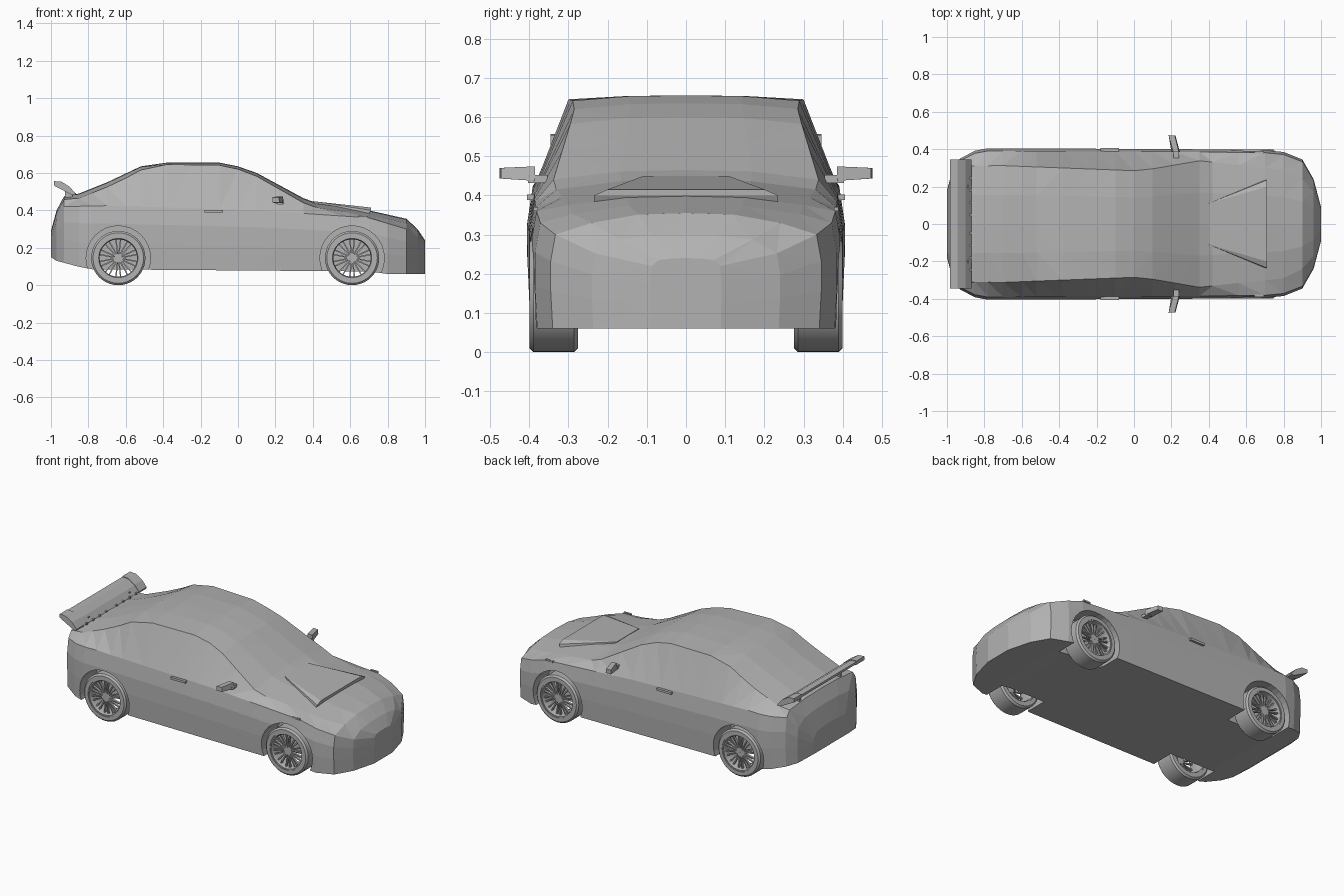
import bpy, bmesh, math
from mathutils import Matrix, Vector

cube = bpy.data.objects.get("Cube")
if cube:
    bpy.data.objects.remove(cube, do_unlink=True)

grey = bpy.data.materials.new("body grey")
grey.use_nodes = True
grey.diffuse_color = (0.45, 0.45, 0.45, 1)
grey.node_tree.nodes["Principled BSDF"].inputs["Base Color"].default_value = (0.45, 0.45, 0.45, 1)


def finish(name, bm, smooth=False):
    bmesh.ops.recalc_face_normals(bm, faces=bm.faces[:])
    mesh = bpy.data.meshes.new(name)
    bm.to_mesh(mesh)
    bm.free()
    mesh.materials.append(grey)
    obj = bpy.data.objects.new(name, mesh)
    bpy.context.collection.objects.link(obj)
    bpy.ops.object.select_all(action='DESELECT')
    obj.select_set(True)
    bpy.context.view_layer.objects.active = obj
    if smooth:
        bpy.ops.object.shade_smooth_by_angle(angle=math.radians(35))
    return obj


def hull(name, points):
    bm = bmesh.new()
    verts = [bm.verts.new(p) for p in points]
    bmesh.ops.convex_hull(bm, input=verts)
    return finish(name, bm)


def box(name, center, size):
    bm = bmesh.new()
    bmesh.ops.create_cube(bm, matrix=Matrix.Translation(center) @ Matrix.Diagonal((*size, 1)))
    return finish(name, bm)


def bridge(bm, rings, closed):
    count = len(rings)
    for i in range(count if closed else count - 1):
        a, b = rings[i], rings[(i + 1) % count]
        for j in range(len(a)):
            k = (j + 1) % len(a)
            bm.faces.new((a[j], a[k], b[k], b[j]))


def lathe(name, profile, center, segments=40):
    """Spin a closed (y, radius) profile about the wheel axis."""
    bm = bmesh.new()
    rings = []
    for i in range(segments):
        a = math.tau * i / segments
        rings.append([bm.verts.new(Vector(center) + Vector((r * math.cos(a), y, r * math.sin(a))))
                      for y, r in profile])
    bridge(bm, rings, True)
    return finish(name, bm, smooth=True)


def sample(curve, x):
    for (x0, v0), (x1, v1) in zip(curve, curve[1:]):
        if x <= x1:
            return v0 + (v1 - v0) * (x - x0) / (x1 - x0)
    return curve[-1][1]


# Body guide curves along the length
TOP = [(-1, .29), (-.97, .40), (-.93, .475), (-.85, .49), (-.7, .55), (-.52, .635), (-.38, .655),
       (-.1, .655), (0, .635), (.1, .6), (.35, .465), (.42, .44), (.7, .4), (.9, .355), (.96, .3), (1, .24)]
BOTTOM = [(-1, .15), (-.97, .13), (-.8, .085), (.75, .073), (.8, .06), (1, .06)]
WIDTH = [(-1, .18), (-.97, .29), (-.93, .35), (-.85, .392), (-.78, .405), (.3, .4), (.7, .395),
         (.8, .385), (.9, .345), (.96, .24), (1, .09)]
EDGE = [(-1, .14), (-.93, .31), (-.7, .312), (0, .285), (.1, .295), (.35, .338), (.8, .29),
        (.9, .24), (.96, .17), (1, .07)]
DROP = [(-1, .01), (-.85, .025), (-.6, .025), (-.38, .01), (0, .015), (.35, .025), (.9, .025), (1, .005)]
BELT = [(-1, .25), (-.97, .35), (-.93, .42), (-.7, .425), (.1, .4), (.7, .36), (.9, .3), (1, .22)]
STATIONS = [-1, -.97, -.93, -.85, -.78, -.7, -.6, -.52, -.38, -.24, -.1, 0, .1, .22, .35, .42,
            .56, .7, .8, .9, .96, 1]


def body_section(x):
    top, low, w = sample(TOP, x), sample(BOTTOM, x), sample(WIDTH, x)
    edge, drop, belt = sample(EDGE, x), sample(DROP, x), sample(BELT, x)
    half = [(w * .985, low), (w, low + .4 * (belt - low)), (w, low + .72 * (belt - low)),
            (w * .965, belt), (edge, top - drop), (edge * .5, top - drop * .15)]
    ring = [(0, low)] + half + [(0, top)] + [(-y, z) for y, z in reversed(half)]
    return [(x, y, z) for y, z in ring]


bm = bmesh.new()
rings = [[bm.verts.new(p) for p in body_section(x)] for x in STATIONS]
bridge(bm, rings, False)
bm.faces.new(rings[0])
bm.faces.new(rings[-1])
bmesh.ops.triangulate(bm, faces=bm.faces[:])
body = finish("car_body", bm)

# Wheel arches cut out of the body
AXLES = {"front": .61, "rear": -.64}
SIDES = {"left": 1, "right": -1}
RADIUS = .145
for axle, x in AXLES.items():
    for side in (1, -1):
        bm = bmesh.new()
        place = Matrix.Translation((x, side * .36, RADIUS)) @ Matrix.Rotation(math.pi / 2, 4, 'X')
        bmesh.ops.create_cone(bm, cap_ends=True, segments=32, radius1=.172, radius2=.172,
                              depth=.22, matrix=place)
        cutter = finish("arch_cutter", bm)
        cutter.hide_render = True
        cut = body.modifiers.new("arch", 'BOOLEAN')
        cut.operation, cut.solver, cut.object = 'DIFFERENCE', 'EXACT', cutter
        bpy.context.view_layer.objects.active = body
        bpy.ops.object.modifier_apply(modifier=cut.name)
        bpy.data.objects.remove(cutter, do_unlink=True)


# Wheels: tyre, open rim barrel, forked spokes and hub
def wheel(label, x, side):
    center = (x, side * .337, RADIUS)
    lathe(label + "_tyre", [(-.062, .112), (-.062, .135), (-.052, RADIUS), (.052, RADIUS),
                            (.062, .135), (.062, .112)], center)
    lathe(label + "_rim", [(-.058, .105), (-.058, .114), (.058, .114), (.058, .105),
                           (.045, .1), (-.045, .1)], center)
    lathe(label + "_hub", [(side * .015, .001), (side * .015, .024), (side * .045, .02),
                           (side * .045, .001)], center, 16)
    bm = bmesh.new()
    for i in range(10):
        turn = Matrix.Rotation(math.tau * i / 10, 4, 'Y')
        for tilt in (-1, 1):
            arm = (Matrix.Translation((.06, 0, tilt * .011)) @ Matrix.Rotation(-tilt * .2, 4, 'Y')
                   @ Matrix.Diagonal((.09, .014, .007, 1)))
            bmesh.ops.create_cube(bm, matrix=Matrix.Translation(center)
                                  @ Matrix.Translation((0, side * .038, 0)) @ turn @ arm)
    finish(label + "_spokes", bm)


for axle, x in AXLES.items():
    for side_name, side in SIDES.items():
        wheel(axle + "_" + side_name + "_wheel", x, side)

# Bonnet scoop: a shallow wedge widening to the front
hull("bonnet_scoop", [(x, s * y, z) for s in (1, -1) for x, y, z in
                      ((.71, .235, .4), (.71, .2, .415), (.4, .11, .449), (.4, .11, .42), (.7, .235, .38))])

# Mirrors, door handles and side markers
for side_name, s in SIDES.items():
    hull(side_name + "_mirror_head", [(x, s * y, z) for x, y, z in (
        (.2, .385, .437), (.245, .385, .437), (.21, .385, .474), (.24, .385, .474),
        (.185, .475, .443), (.222, .472, .443), (.185, .475, .47), (.218, .472, .47))])
    box(side_name + "_mirror_arm", (.225, s * .378, .442), (.03, .05, .02))
    box(side_name + "_door_handle", (-.13, s * .395, .395), (.1, .02, .014))
    box(side_name + "_side_marker", (.67, s * .383, .365), (.05, .012, .01))

# Rear wing with thicker ends, posts and small nubs along its leading edge
WING = [(-.87, .487), (-.89, .488), (-.985, .538), (-.985, .552), (-.945, .55), (-.9, .522)]
hull("wing_blade", [(x, y, z) for y in (-.28, .28) for x, z in WING])
for side_name, s in SIDES.items():
    hull(side_name + "_wing_end", [(x, s * y, z + lift) for y in (.27, .345)
                                   for lift in (-.005, .004) for x, z in WING])
    box(side_name + "_wing_post", (-.905, s * .2, .49), (.04, .015, .04))
    for i in range(4):
        box(side_name + "_wing_nub", (-.873, s * (.05 + .065 * i), .488), (.014, .012, .012))
